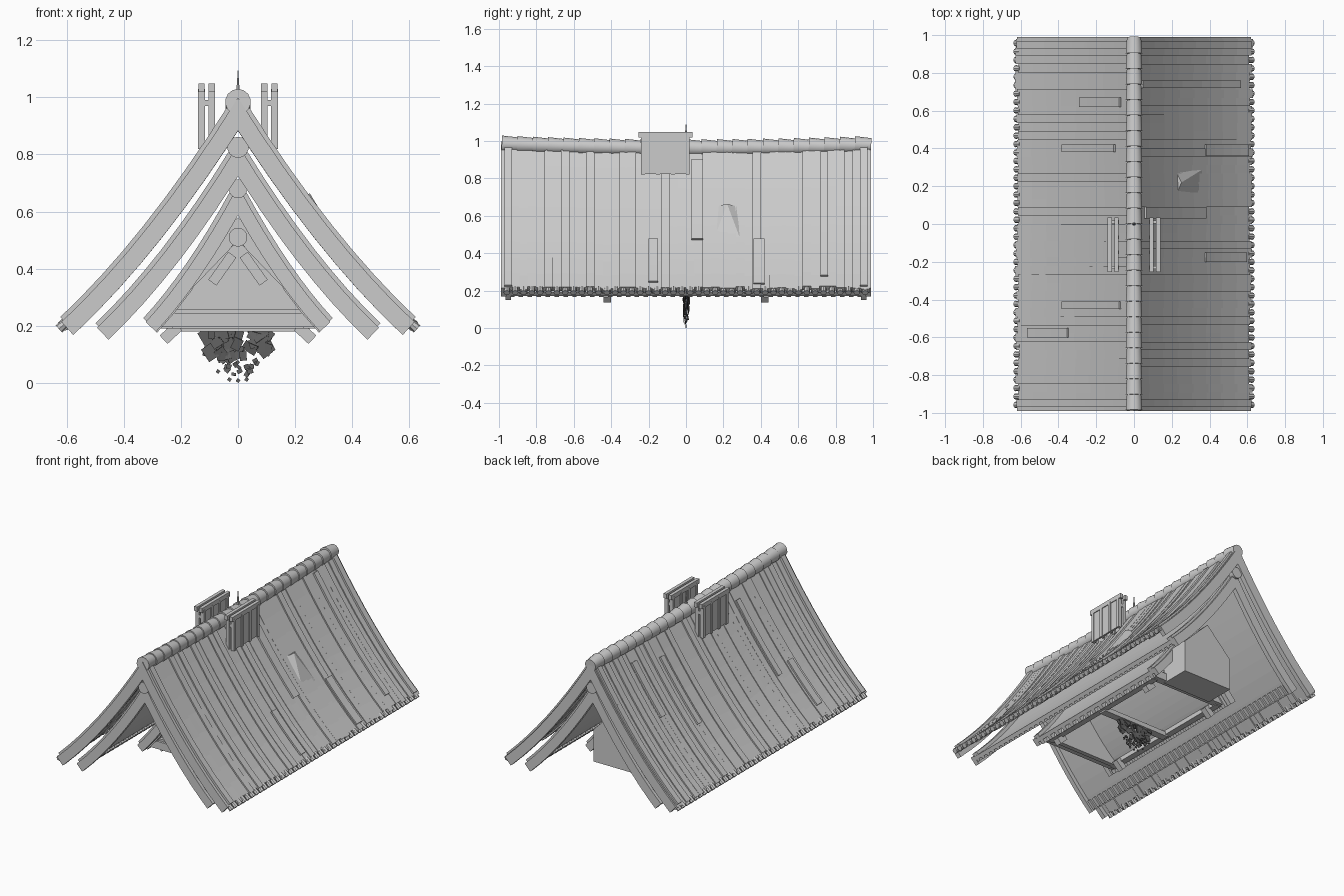
import bpy, bmesh, math, random
from mathutils import Vector, Matrix

if "Cube" in bpy.data.objects:
    bpy.data.objects.remove(bpy.data.objects["Cube"])
random.seed(4)


def make(name, bm, smooth=False, color=None):
    bmesh.ops.recalc_face_normals(bm, faces=bm.faces)
    me = bpy.data.meshes.new(name)
    bm.to_mesh(me)
    bm.free()
    ob = bpy.data.objects.new(name, me)
    bpy.context.collection.objects.link(ob)
    if smooth:
        bpy.context.view_layer.objects.active = ob
        ob.select_set(True)
        bpy.ops.object.shade_smooth_by_angle(angle=math.radians(40))
        ob.select_set(False)
    if color:
        mat = bpy.data.materials.new(name)
        mat.diffuse_color = color
        mat.use_nodes = True
        mat.node_tree.nodes["Principled BSDF"].inputs["Base Color"].default_value = mat.diffuse_color
        me.materials.append(mat)
    return ob


def box(bm, c, s, rot=None):
    m = Matrix.Translation(c) @ (rot or Matrix()) @ Matrix.Diagonal((*s, 1))
    bmesh.ops.create_cube(bm, size=1, matrix=m)


def tube(bm, a, b, r1, r2, n=10):
    a, b = Vector(a), Vector(b)
    m = Matrix.Translation((a + b) / 2) @ (b - a).to_track_quat('Z', 'Y').to_matrix().to_4x4()
    bmesh.ops.create_cone(bm, cap_ends=True, segments=n, radius1=r1, radius2=r2,
                          depth=(b - a).length, matrix=m)


# Concave roof slope from ridge to eave
def slope(w, top, bot, t, k=0.27):
    return Vector((w * t, 0, bot + (top - bot) * (1 - t - k * t * (1 - t))))


def slab(bm, side, shape, y0, y1, th, lift=0, t0=0, t1=1, n=9, sag=0.0):
    rings = []
    for i in range(n):
        t = t0 + (t1 - t0) * i / (n - 1)
        p = slope(*shape, t)
        d = slope(*shape, t + .01) - slope(*shape, t - .01)
        nrm = Vector((-d.z, 0, d.x)).normalized()
        if t < 1e-4:
            nrm = Vector((0, 0, 1 / nrm.z))
        ring = []
        for y, o in ((y0, lift), (y1, lift), (y1, lift - th), (y0, lift - th)):
            q = p + nrm * o
            ring.append(bm.verts.new((side * q.x, y, q.z + sag * y * y * max(0, 1 - t))))
        rings.append(ring)
    for a, b in zip(rings, rings[1:]):
        for j in range(4):
            bm.faces.new((a[j], a[(j + 1) % 4], b[(j + 1) % 4], b[j]))
    bm.faces.new(rings[0])
    bm.faces.new(rings[-1][::-1])


OUTER = (0.615, 0.97, 0.21)
SECOND = (0.49, 0.825, 0.19)
THIRD = (0.32, 0.68, 0.21)
INNER = (0.26, 0.51, 0.22)
SAG = 0.02

# Outer roof: uneven planks down both slopes
N = 44
pitch = 1.96 / N
bm = bmesh.new()
for s in (-1, 1):
    for i in range(N):
        y = -0.98 + pitch * i
        slab(bm, s, OUTER, y, y + pitch, 0.03, random.uniform(0, .012),
             0, random.uniform(0.985, 1.015), sag=SAG)
make("roof_planks", bm)

# Loose and shifted planks
bm = bmesh.new()
for s, y, w, t0, t1 in ((1, .03, .06, .08, .6), (1, .72, .04, .05, .9), (-1, .38, .04, .15, .6),
                        (-1, -.45, .04, .1, .6), (-1, .62, .05, .1, .45), (1, -.2, .05, .6, .95),
                        (1, .36, .06, .6, .97), (-1, -.6, .05, .55, .9), (-1, .93, .03, .05, .45)):
    slab(bm, s, OUTER, y, y + w, 0.012, 0.02, t0, t1, 6, SAG)
make("loose_planks", bm)

# Raised bump on the right slope
bm = bmesh.new()
p, q = slope(*OUTER, .36), slope(*OUTER, .62)
tip = [bm.verts.new(v) for v in ((p.x + .03, .22, p.z + .015), (q.x, .14, q.z),
                                 (q.x, .3, q.z), (p.x, .15, p.z), (p.x, .28, p.z))]
for a, b, c in ((0, 1, 2), (0, 1, 3), (0, 2, 4), (0, 3, 4)):
    bm.faces.new((tip[a], tip[b], tip[c]))
make("raised_patch", bm)

# Round tile tips set into the eaves
bm = bmesh.new()
a, b = slope(*OUTER, .975), slope(*OUTER, 1.02)
for s in (-1, 1):
    for i in range(N):
        y = -0.98 + pitch * (i + .5)
        tube(bm, (s * a.x, y, a.z - .01), (s * b.x, y, b.z - .01), .015, .017, 8)
make("eave_tiles", bm, True)

# Overlapping ridge tiles, rising slightly at both ends
bm = bmesh.new()
for i in range(24):
    y0 = -0.985 + i * 1.97 / 24
    z = 0.965 + SAG * y0 * y0
    tube(bm, (0, y0, z), (0, min(y0 + .095, .99), z - .004), .045, .038, 14)
make("ridge_tiles", bm, True)

# Inner stacked roofs with round ridge caps
for name, shape, ye, th, r in (("second_roof", SECOND, .95, .025, .037),
                               ("third_roof", THIRD, .56, .025, .033),
                               ("inner_roof", INNER, .48, .02, .033)):
    bm = bmesh.new()
    for s in (-1, 1):
        slab(bm, s, shape, -ye, ye, th)
    make(name, bm)
    bm = bmesh.new()
    tube(bm, (0, -ye - .03, shape[1]), (0, ye + .03, shape[1]), r, r, 14)
    make(name + "_ridge", bm, True)

# Gable boards on each layer: a deep board and a thin trim above
for name, shape, ye, th in (("outer_gable_board", OUTER, .99, .062),
                            ("second_gable_board", SECOND, .965, .058),
                            ("third_gable_board", THIRD, .58, .05)):
    bm = bmesh.new()
    for s in (-1, 1):
        for e in (-1, 1):
            y0, y1 = sorted((e * ye, e * (ye - .03)))
            slab(bm, s, shape, y0, y1, th, .005, sag=SAG if shape is OUTER else 0)
            y0, y1 = sorted((e * (ye - .02), e * (ye - .06)))
            slab(bm, s, shape, y0, y1, .03, .02, .03, .99, sag=SAG if shape is OUTER else 0)
    make(name, bm)

# Toothed edge under the second roof, rafters under the third
bm = bmesh.new()
for s in (-1, 1):
    for i in range(40):
        y = -.93 + i * 1.86 / 39
        slab(bm, s, SECOND, y - .012, y + .012, .018, -.02, .9, .99, 3)
    for i in range(16):
        y = -.52 + i * 1.04 / 15
        slab(bm, s, THIRD, y - .014, y + .014, .025, -.025, .62, 1.0, 3)
make("rafter_ends", bm)

# Tie beams framing the underside
bm = bmesh.new()
for e in (-1, 1):
    box(bm, (0, e * .5, .22), (.54, .05, .05))
    box(bm, (0, e * .49, .25), (.48, .04, .015))
    box(bm, (e * .25, 0, .21), (.04, 1.0, .04))
    for s in (-1, 1):
        box(bm, (s * .235, e * .42, .175), (.07, .04, .04), Matrix.Rotation(s * .75, 4, 'Y'))
        box(bm, (s * .055, e * .51, .40), (.035, .02, .12), Matrix.Rotation(-s * .62, 4, 'Y'))
box(bm, (0, 0, .195), (.5, .05, .03))
make("tie_beams", bm)

# Front gable wall, and a deeper block standing at the back
bm = bmesh.new()
for y0, y1, w, zs, zt in ((-.49, -.46, .24, .25, .5), (.5, .7, .18, .4, .58)):
    outline = ((-w, .19), (w, .19), (w, zs), (0, zt), (-w, zs))
    a, b = [[bm.verts.new((x, y, z)) for x, z in outline] for y in (y0, y1)]
    bm.faces.new(a)
    bm.faces.new(b[::-1])
    for i in range(5):
        j = (i + 1) % 5
        bm.faces.new((a[i], a[j], b[j], b[i]))
make("gable_walls", bm)

# Framed panels standing on both sides of the ridge
bm = bmesh.new()
for s in (-1, 1):
    for x in (.092, .128):
        box(bm, (s * x, -.11, .925), (.012, .26, .2))
        box(bm, (s * x, -.11, 1.033), (.022, .29, .03))
        for y in (-.23, -.15, -.07, .01):
            box(bm, (s * x, y, .925), (.024, .02, .21))
    for y in (-.23, .01):
        box(bm, (s * .11, y, .98), (.04, .015, .02))
make("ridge_panels", bm)

# Spike on the ridge
bm = bmesh.new()
tube(bm, (0, 0, .97), (0, 0, 1.1), .011, .0005, 6)
make("ridge_spike", bm)

# Thin hanging ornament of small flat pieces
bm = bmesh.new()
for i in range(90):
    z = .2 - .17 * random.random() ** 1.4
    w = .115 * min(1, max(.2, (z + .01) / .13))
    size = .045 if z > .08 else .018
    rot = Matrix.Rotation(random.uniform(0, 3), 4, 'Y') @ Matrix.Rotation(random.uniform(-.3, .3), 4, 'X')
    box(bm, (random.uniform(-w, w), random.uniform(-.013, .013), z),
        (size * random.uniform(.6, 1.2), .004, size * random.uniform(.5, 1)), rot)
for x, z in ((-.03, .012), (0, .008), (.03, .012), (-.07, .04)):
    box(bm, (x, 0, z), (.012, .004, .012), Matrix.Rotation(.6, 4, 'Y'))
make("hanging_ornament", bm, color=(.12, .12, .12, 1))
